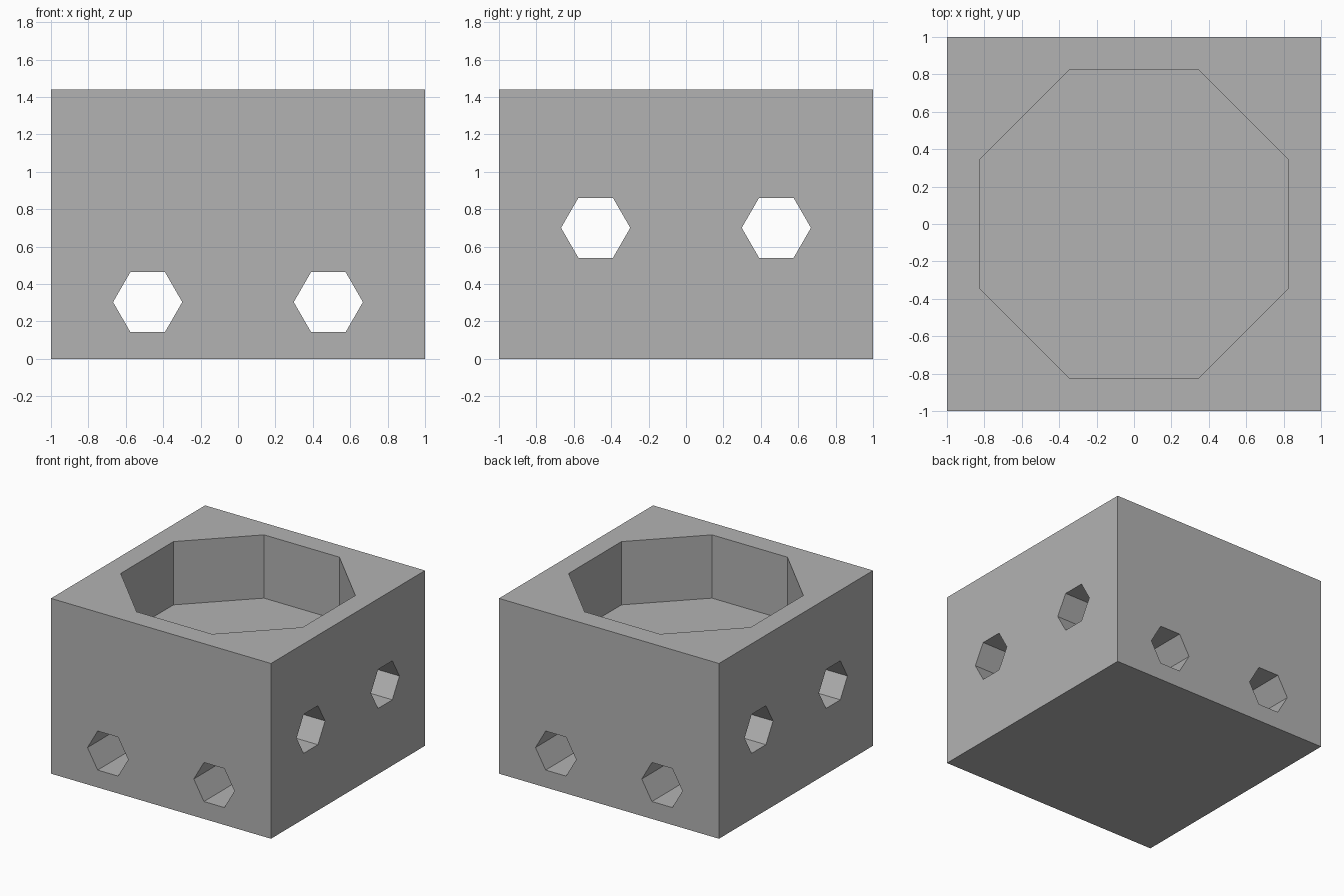
import bpy
import bmesh
import math
from mathutils import Matrix

HEIGHT = 1.44
POCKET_FLOOR = 0.92

default_cube = bpy.data.objects.get("Cube")
if default_cube:
    bpy.data.objects.remove(default_cube, do_unlink=True)

grey = bpy.data.materials.new("plain grey")
grey.use_nodes = True
grey.diffuse_color = (0.45, 0.45, 0.45, 1)
grey.node_tree.nodes["Principled BSDF"].inputs["Base Color"].default_value = grey.diffuse_color


def prism(name, sides, radius, start_angle, low, high, matrix=Matrix()):
    """Regular prism along its own z axis, then placed by a matrix."""
    bm = bmesh.new()
    rim = []
    for i in range(sides):
        a = start_angle + math.tau * i / sides
        rim.append(bm.verts.new((radius * math.cos(a), radius * math.sin(a), low)))
    base = bm.faces.new(rim)
    top = bmesh.ops.extrude_face_region(bm, geom=[base])["geom"]
    top_verts = [v for v in top if isinstance(v, bmesh.types.BMVert)]
    bmesh.ops.translate(bm, verts=top_verts, vec=(0, 0, high - low))
    bm.transform(matrix)
    bmesh.ops.recalc_face_normals(bm, faces=bm.faces[:])
    mesh = bpy.data.meshes.new(name)
    bm.to_mesh(mesh)
    bm.free()
    mesh.materials.append(grey)
    obj = bpy.data.objects.new(name, mesh)
    bpy.context.collection.objects.link(obj)
    return obj


# Square block
block = prism("block", 4, math.sqrt(2), math.pi / 4, 0, HEIGHT)

# Blind octagonal pocket in the top
cutters = [prism("pocket_cutter", 8, 0.895, math.pi / 8, POCKET_FLOOR, HEIGHT + 0.2)]

# Hexagonal through holes: low pair front to back, high pair side to side
along_y = Matrix.Rotation(math.pi / 2, 4, "X")
along_x = Matrix.Rotation(math.pi / 2, 4, "Z") @ along_y
for side in (-1, 1):
    offset = side * 0.483
    cutters.append(prism("low_hole_cutter", 6, 0.185, 0, -1.2, 1.2,
                         Matrix.Translation((offset, 0, 0.303)) @ along_y))
    cutters.append(prism("high_hole_cutter", 6, 0.185, 0, -1.2, 1.2,
                         Matrix.Translation((0, offset, 0.70)) @ along_x))

# Cut the block, then discard the cutters
bpy.context.view_layer.objects.active = block
for cutter in cutters:
    cutter.hide_render = True
    cut = block.modifiers.new(cutter.name, "BOOLEAN")
    cut.operation = "DIFFERENCE"
    cut.solver = "EXACT"
    cut.object = cutter
    bpy.ops.object.modifier_apply(modifier=cut.name)
for cutter in cutters:
    bpy.data.objects.remove(cutter, do_unlink=True)
